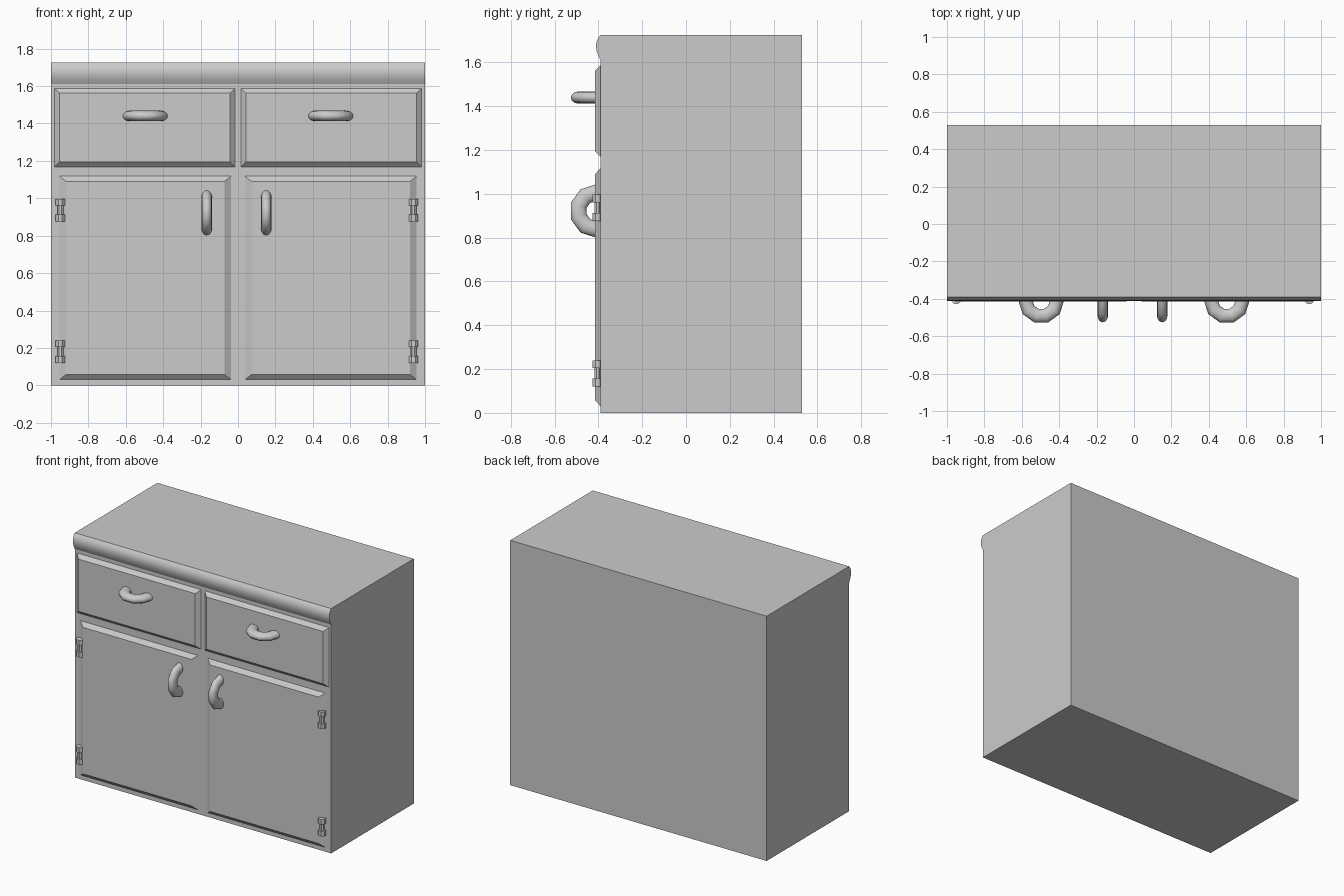
import bpy, bmesh
from math import pi, sin, cos

if "Cube" in bpy.data.objects:
    bpy.data.objects.remove(bpy.data.objects["Cube"])

FRONT, BACK, TOP = -0.39, 0.53, 1.726
FACE = -0.415  # front plane of doors and drawers


def make(name, verts, faces, smooth=None):
    me = bpy.data.meshes.new(name)
    me.from_pydata(verts, [], faces)
    bm = bmesh.new()
    bm.from_mesh(me)
    bmesh.ops.recalc_face_normals(bm, faces=bm.faces)
    bm.to_mesh(me)
    bm.free()
    ob = bpy.data.objects.new(name, me)
    bpy.context.collection.objects.link(ob)
    if smooth:
        bpy.ops.object.select_all(action='DESELECT')
        ob.select_set(True)
        bpy.context.view_layer.objects.active = ob
        bpy.ops.object.shade_smooth_by_angle(angle=smooth)
    return ob


def loft(name, rings, smooth=None):
    """Skin closed rings of equal length and cap both ends."""
    n = len(rings[0])
    verts = [v for r in rings for v in r]
    faces = [(i * n + j, i * n + (j + 1) % n, (i + 1) * n + (j + 1) % n, (i + 1) * n + j)
             for i in range(len(rings) - 1) for j in range(n)]
    faces += [tuple(range(n)), tuple(range(len(verts) - n, len(verts)))]
    return make(name, verts, faces, smooth)


def rect(x0, x1, z0, z1, y):
    return [(x0, y, z0), (x1, y, z0), (x1, y, z1), (x0, y, z1)]


def panel(name, x0, x1, z0, z1, bx, bz):
    """Raised panel with bevelled rim."""
    loft(name, [rect(x0, x1, z0, z1, FRONT),
                rect(x0 + bx, x1 - bx, z0 + bz, z1 - bz, FACE)])


def handle(name, x, z, vertical):
    """Half ring pull with an oval section, five segments long."""
    major, radial, axial, n = 0.084, 0.038, 0.028, 12
    rings = []
    for i in range(6):
        a = pi * i / 5
        ring = []
        for j in range(n):
            b = 2 * pi * j / n
            r, w = major + radial * cos(b), axial * sin(b)
            along, out = r * cos(a), -0.41 - r * sin(a)
            ring.append((x + w, out, z + along) if vertical else (x + along, out, z + w))
        rings.append(ring)
    loft(name, rings, 1.0)


def hinge(name, x, z):
    """Octagonal barrel with two wide knuckles and a thin pin."""
    rings = []
    for r, dz in [(.027, -.06), (.027, -.024), (.017, -.024),
                  (.017, .024), (.027, .024), (.027, .06)]:
        rings.append([(x + r * cos(pi / 8 + j * pi / 4), -0.403 + r * sin(pi / 8 + j * pi / 4), z + dz)
                      for j in range(8)])
    loft(name, rings)


# Cabinet carcass
loft("cabinet_body", [rect(-1, 1, 0, TOP, FRONT), rect(-1, 1, 0, TOP, BACK)])

# Rounded lip along the worktop front
lip = [(FRONT, TOP), (-0.401, 1.712), (-0.409, 1.695), (-0.411, 1.675),
       (-0.409, 1.655), (-0.401, 1.632), (FRONT, 1.612)]
loft("worktop_lip", [[(x, y, z) for y, z in lip] for x in (-1, 1)], 0.8)

# Drawers, doors, pulls and hinges on both sides
for side, s in (("left", -1), ("right", 1)):
    dx = sorted((s * 0.015, s * 0.982))
    panel(f"drawer_{side}", dx[0], dx[1], 1.168, 1.588, 0.028, 0.026)
    ox = sorted((s * 0.037, s * 0.955))
    panel(f"door_{side}", ox[0], ox[1], 0.03, 1.118, 0.036, 0.028)
    handle(f"drawer_handle_{side}", s * 0.496, 1.44, False)
    handle(f"door_handle_{side}", -0.167 if s < 0 else 0.151, 0.922, True)
    for level, z in (("lower", 0.18), ("upper", 0.937)):
        hinge(f"hinge_{side}_{level}", -0.95 if s < 0 else 0.938, z)
